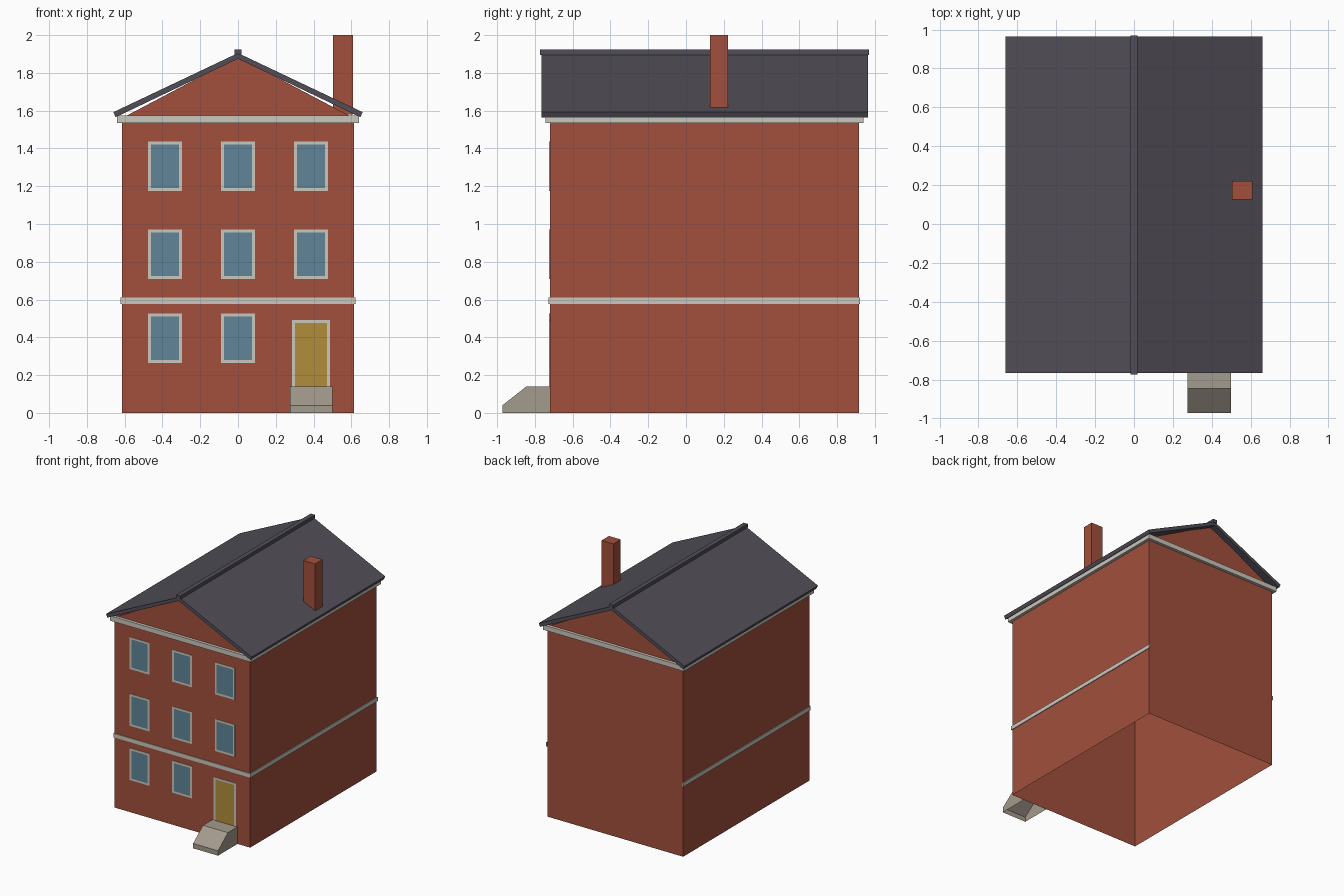
import bpy
import bmesh
from mathutils import Vector

cube = bpy.data.objects.get("Cube")
if cube:
    bpy.data.objects.remove(cube, do_unlink=True)


def material(name, rgb):
    m = bpy.data.materials.new(name)
    m.use_nodes = True
    m.diffuse_color = (*rgb, 1)
    m.node_tree.nodes["Principled BSDF"].inputs["Base Color"].default_value = (*rgb, 1)
    return m


BRICK = material("brick red", (0.36, 0.08, 0.046))
TRIM = material("pale trim", (0.6, 0.57, 0.51))
GLASS = material("window blue", (0.115, 0.235, 0.31))
DOOR = material("door ochre", (0.44, 0.27, 0.045))
SLATE = material("roof slate", (0.083, 0.076, 0.097))
STONE = material("step stone", (0.37, 0.325, 0.265))


def finish(name, bm, *mats):
    bmesh.ops.recalc_face_normals(bm, faces=bm.faces)
    mesh = bpy.data.meshes.new(name)
    bm.to_mesh(mesh)
    bm.free()
    for m in mats:
        mesh.materials.append(m)
    obj = bpy.data.objects.new(name, mesh)
    bpy.context.scene.collection.objects.link(obj)
    return obj


def add_box(bm, x, y, z):
    """Add a box given its (low, high) range on each axis."""
    verts = bmesh.ops.create_cube(bm, size=1)["verts"]
    for v in verts:
        v.co = Vector([r[0] if c < 0 else r[1] for c, r in zip(v.co, (x, y, z))])


def boxes(name, mat, *ranges):
    bm = bmesh.new()
    for r in ranges:
        add_box(bm, *r)
    return finish(name, bm, mat)


def extrude_profile(name, mat, points, axis, low, high, closed=True):
    """Extrude a (horizontal, z) profile along x or y; an open one has no floor."""
    bm = bmesh.new()
    rings = []
    for d in (low, high):
        rings.append([bm.verts.new((d, a, z) if axis == "x" else (a, d, z))
                      for a, z in points])
    n = len(points)
    for i in range(n if closed else n - 1):
        j = (i + 1) % n
        bm.faces.new((rings[0][i], rings[0][j], rings[1][j], rings[1][i]))
    for ring in rings:
        bm.faces.new(ring)
    return finish(name, bm, mat)


# House size
W, FRONT, BACK = 0.615, -0.72, 0.915
GAP = 0.001

# Brick shell with gables, open underneath
extrude_profile("house_walls", BRICK,
                [(-W, 0), (-W, 1.56), (0, 1.885), (W, 1.56), (W, 0)],
                "y", FRONT, BACK, closed=False)


def band(name, out, z, with_back):
    """Trim strip wrapped around the walls."""
    side_y = (FRONT - out, BACK + out)
    parts = [((-W - out, W + out), (FRONT - out, FRONT - GAP), z)]
    if with_back:
        parts.append(((-W - out, W + out), (BACK + GAP, BACK + out), z))
    parts.append(((W + GAP, W + out), side_y, z))
    parts.append(((-W - out, -W - GAP), side_y, z))
    boxes(name, TRIM, *parts)


band("eaves_cornice", 0.025, (1.535, 1.575), True)
band("floor_band", 0.007, (0.577, 0.61), False)

# Roof, ridge and chimney
extrude_profile("roof", SLATE,
                [(0, 1.905), (0.66, 1.592), (0.648, 1.565),
                 (0, 1.875), (-0.648, 1.565), (-0.66, 1.592)],
                "y", -0.766, 0.964)
boxes("roof_ridge", SLATE, ((-0.019, 0.019), (-0.774, 0.97), (1.895, 1.923)))
boxes("chimney", BRICK, ((0.504, 0.61), (0.127, 0.222), (1.58, 2.0)))


def framed_panel(name, x, z, border, panel):
    """Thin plate whose front is inset into a trim frame and a panel."""
    bm = bmesh.new()
    add_box(bm, x, (FRONT - 0.004, FRONT - GAP), z)
    bm.normal_update()
    front = min(bm.faces, key=lambda f: f.calc_center_median().y)
    bmesh.ops.inset_region(bm, faces=[front], thickness=border)
    front.material_index = 1
    finish(name, bm, TRIM, panel)


# Windows: three columns, the door takes the last place on the ground floor
for floor, zc in (("ground", 0.395), ("middle", 0.84), ("upper", 1.305)):
    for column, xc in (("right", -0.387), ("centre", 0), ("left", 0.387)):
        if floor == "ground" and column == "left":
            continue
        framed_panel(f"{floor}_{column}_window", (xc - 0.09, xc + 0.09),
                     (zc - 0.131, zc + 0.131), 0.023, GLASS)
framed_panel("front_door", (0.285, 0.487), (0.115, 0.493), 0.023, DOOR)

# Sloped stone step, open underneath
y0 = FRONT - GAP
extrude_profile("door_step", STONE,
                [(y0, 0), (y0, 0.14), (-0.845, 0.14), (-0.972, 0.04), (-0.972, 0)],
                "x", 0.274, 0.5, closed=False)
